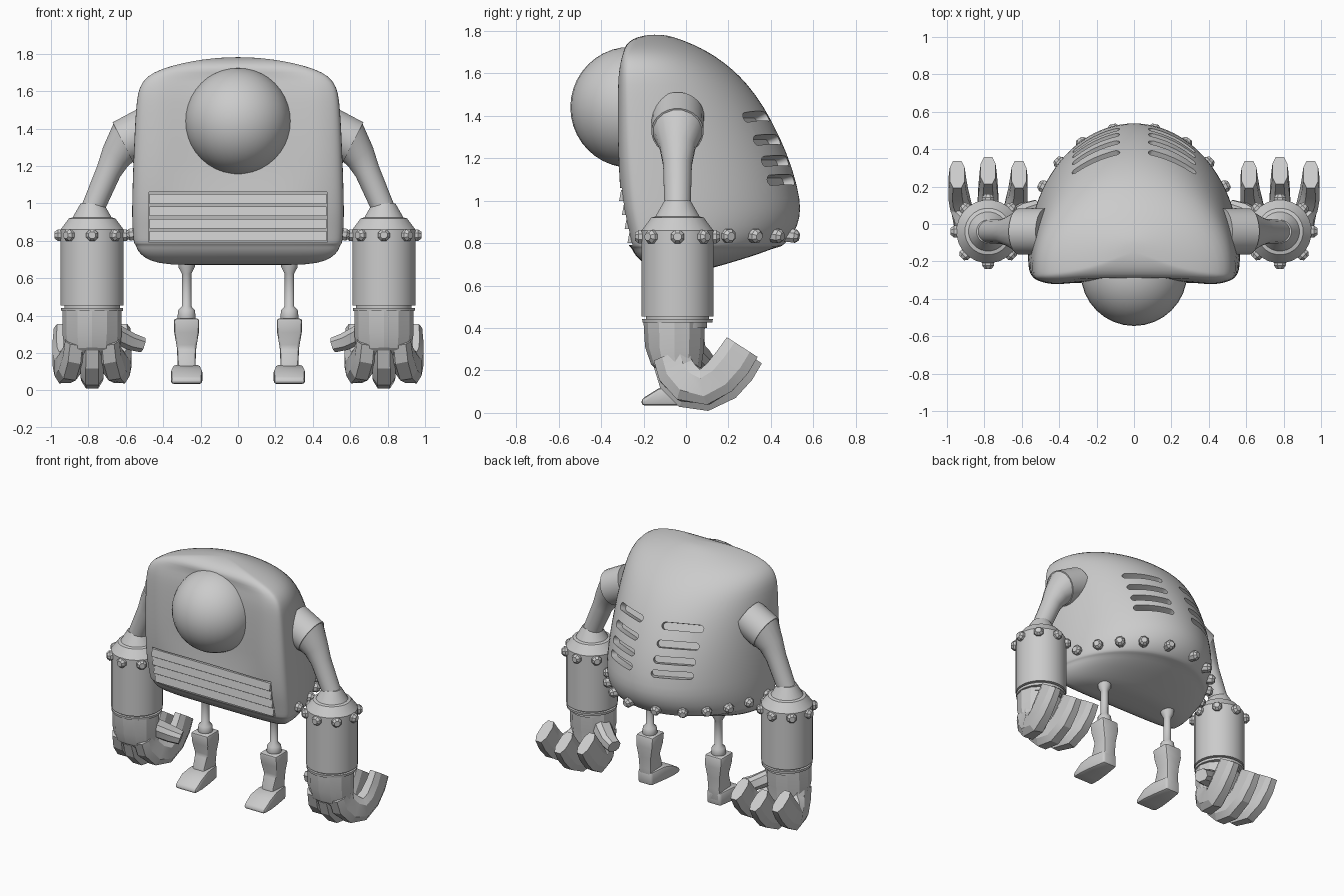
import bpy, bmesh
from math import sin, cos, pi, radians, copysign
from mathutils import Vector as V

if "Cube" in bpy.data.objects:
    bpy.data.objects.remove(bpy.data.objects["Cube"])


def loft(bm, rings):
    """Skin a list of point rings and cap both ends."""
    vs = [[bm.verts.new(p) for p in r] for r in rings]
    n = len(vs[0])
    for a, b in zip(vs, vs[1:]):
        for i in range(n):
            j = (i + 1) % n
            bm.faces.new((a[i], a[j], b[j], b[i]))
    bm.faces.new(vs[0])
    bm.faces.new(vs[-1])


def finish(name, bm, angle=35, mirror=False, bevel=0):
    bmesh.ops.recalc_face_normals(bm, faces=bm.faces)
    me = bpy.data.meshes.new(name)
    bm.to_mesh(me)
    bm.free()
    ob = bpy.data.objects.new(name, me)
    bpy.context.collection.objects.link(ob)
    bpy.ops.object.select_all(action='DESELECT')
    ob.select_set(True)
    bpy.context.view_layer.objects.active = ob
    if bevel:
        m = ob.modifiers.new("bevel", 'BEVEL')
        m.width, m.segments = bevel, 2
        bpy.ops.object.modifier_apply(modifier=m.name)
    if angle:
        bpy.ops.object.shade_smooth_by_angle(angle=radians(angle))
    if mirror:
        ob.modifiers.new("mirror", 'MIRROR')
    return ob


def ring(c, axis, r, n):
    axis = V(axis).normalized()
    u = V((0, 1, 0)) if abs(axis.y) < .9 else V((1, 0, 0))
    u = (u - axis * u.dot(axis)).normalized()
    v = axis.cross(u)
    return [V(c) + (u * cos(2 * pi * (i + .5) / n) + v * sin(2 * pi * (i + .5) / n)) * r for i in range(n)]


def lathe(bm, x, y, prof, n):
    loft(bm, [ring((x, y, z), (0, 0, 1), r, n) for z, r in prof])


def rivet(bm, p, nrm):
    p, nrm = V(p), V(nrm).normalized()
    loft(bm, [ring(p + nrm * h, nrm, r, 8) for h, r in ((-.03, .034), (.018, .034), (.035, .02))])


def tube(bm, path, sizes, side):
    """Faceted finger: eight-sided boxy section along a path."""
    path = [V(p) for p in path]
    rings = []
    for i, (p, (a, b)) in enumerate(zip(path, sizes)):
        t = (path[min(i + 1, len(path) - 1)] - path[max(i - 1, 0)]).normalized()
        u = (V(side) - t * t.dot(V(side))).normalized()
        v = t.cross(u)
        rings.append([p + u * a * s + v * b * w for s, w in
                      ((1, .5), (.55, 1), (-.55, 1), (-1, .5), (-1, -.5), (-.55, -1), (.55, -1), (1, -.5))])
    loft(bm, rings)


def prism(bm, prof, x):
    loft(bm, [[(s * x, y, z) for y, z in prof] for s in (-1, 1)])


# Body: D-shaped sections (height, half width, front y, back y)
levels = [(.67, .3, -.1, .05), (.678, .43, -.15, .11), (.71, .505, -.21, .22), (.75, .54, -.245, .35),
          (.775, .545, -.255, .41), (.782, .553, -.265, .445), (.79, .558, -.27, .46), (.84, .564, -.28, .51),
          (.92, .567, -.3, .54), (1, .567, -.315, .542), (1.15, .563, -.327, .505), (1.3, .557, -.332, .445),
          (1.45, .55, -.332, .365), (1.55, .542, -.33, .29), (1.62, .53, -.325, .22), (1.68, .49, -.313, .14),
          (1.72, .41, -.295, .07), (1.75, .3, -.27, 0), (1.772, .18, -.23, -.06), (1.782, .06, -.17, -.11)]


def section(z, w, yf, yb, n=48):
    yc = yf + .16 * (yb - yf)
    pts = []
    for i in range(n):
        a = 2 * pi * i / n
        c, s = cos(a), sin(a)
        if s >= 0:
            x, y = w * c, yc + (yb - yc) * s
        else:
            x = w * copysign(abs(c) ** .45, c)
            y = yc - (yc - yf) * abs(s) ** .45
            if 1.1 < z < 1.71:
                y += .035 * max(0, 1 - (x / .42) ** 2)
        pts.append((x, y, z))
    return pts


bm = bmesh.new()
loft(bm, [section(*l) for l in levels])
body = finish("body", bm, 0)
m = body.modifiers.new("smooth", 'SUBSURF')
m.levels = m.render_levels = 1
bpy.ops.object.modifier_apply(modifier="smooth")

# Cutters: front grille recess and eight back vents
bm = bmesh.new()
prism(bm, [(-.5, .79), (-.5, 1.06), (-.275, 1.06), (-.225, .79)], .475)
for z in (1.4, 1.29, 1.19, 1.1):
    for s in (-1, 1):
        ok, p, nrm, _ = body.ray_cast(V((s * .21, 2, z)), V((0, -1, 0)))
        t = V((0, 0, 1)).cross(nrm).normalized()
        b = nrm.cross(t)
        pill = []
        for i in range(16):
            a = 2 * pi * (i + .5) / 16
            pill.append(t * (copysign(.115, cos(a)) + .025 * cos(a)) + b * .025 * sin(a))
        loft(bm, [[p + q + nrm * h for q in pill] for h in (-.07, .1)])
cutter = finish("vent_cutter", bm, 0)
cutter.hide_render = True
bpy.context.view_layer.objects.active = body
m = body.modifiers.new("cut", 'BOOLEAN')
m.operation, m.solver, m.object = 'DIFFERENCE', 'EXACT', cutter
bpy.ops.object.modifier_apply(modifier="cut")
bpy.data.objects.remove(cutter)
bpy.ops.object.select_all(action='DESELECT')
body.select_set(True)
bpy.ops.object.shade_smooth_by_angle(angle=radians(35))

# Grille slats
bm = bmesh.new()
for i in range(4):
    z = .80 + .066 * i
    y = -.27 - .2 * (z - .8)
    prism(bm, [(y - .006, z), (y + .05, z), (y + .04, z + .052), (y + .004, z + .052)], .473)
finish("grille_slats", bm, 0)

# Round eye
bm = bmesh.new()
bmesh.ops.create_uvsphere(bm, u_segments=32, v_segments=20, radius=.285)
bmesh.ops.translate(bm, verts=bm.verts, vec=(0, -.26, 1.44))
finish("eye", bm, 60)

# Rivets around the lower back rim
bm = bmesh.new()
for d in (3, 18, 32, 46, 61, 79):
    a = radians(d)
    rivet(bm, (.563 * cos(a), -.155 + .665 * sin(a), .835), (cos(a) / .563, sin(a) / .665, -.2))
finish("body_rivets", bm, 30, True)

# Shoulder cap and upper arm
AX, AY = .78, -.04
cap_axis = V((.89, 0, -.45))
bm = bmesh.new()
loft(bm, [ring(c, cap_axis, r, 24) for c, r in (((.47, AY, 1.4), .125), ((.615, AY, 1.325), .123))])
finish("shoulder", bm, 35, True)
bm = bmesh.new()
loft(bm, [ring(c, d, r, 16) for c, d, r in (
    ((.612, AY, 1.327), cap_axis, .118), ((.655, AY, 1.25), (.6, 0, -.8), .085),
    ((.692, AY, 1.17), (.42, 0, -.9), .069), ((.778, AY, .97), (.3, 0, -.95), .063))])
finish("upper_arm", bm, 45, True)

# Forearm, wrist rings and rivets
bm = bmesh.new()
lathe(bm, AX, AY, [(.455, .17), (.86, .17), (.92, .125), (.925, .105), (1.0, .062)], 24)
finish("forearm", bm, 25, True)
bm = bmesh.new()
lathe(bm, AX, AY, [(.4, .14), (.425, .14), (.425, .166), (.442, .168), (.442, .15), (.46, .15)], 24)
finish("wrist", bm, 25, True)
bm = bmesh.new()
for i in range(8):
    a = i * pi / 4
    rivet(bm, (AX + .165 * cos(a), AY + .165 * sin(a), .83), (cos(a), sin(a), 0))
finish("forearm_rivets", bm, 30, True)

# Hand: palm, three curled fingers and a thumb
bm = bmesh.new()
loft(bm, [[(AX + rx * cos(2 * pi * i / 12), y + ry * sin(2 * pi * i / 12), z - k * sin(2 * pi * i / 12)) for i in range(12)]
          for z, y, rx, ry, k in ((.428, -.055, .157, .145, 0), (.3, -.055, .158, .138, .01),
                                  (.2, -.05, .145, .115, .03), (.14, -.02, .12, .09, .03))])
for k in (-1, 0, 1):
    f = abs(k)
    path = [(AX + k * dx, y - .02 * f * (y > .1), z + .03 * f) for dx, y, z in (
        (.085, -.07, .24), (.095, -.045, .165), (.12, .01, .11), (.145, .09, .093), (.16, .18, .14),
        (.165, .24, .21), (.165, .285, .28))]
    tube(bm, path, [(.06, .085), (.062, .09), (.062, .092), (.058, .085), (.052, .088), (.046, .09), (.04, .086)], (1, 0, 0))
tube(bm, [(.71, -.03, .34), (.645, .02, .3), (.58, .06, .265), (.515, .085, .245)],
     [(.06, .05), (.06, .05), (.055, .047), (.045, .04)], (0, 1, 0))
finish("hand", bm, 20, True)

# Legs: thin rod with ball joints
LX, LY = .275, .02
bm = bmesh.new()
lathe(bm, LX, LY, [(.72, .045), (.66, .045), (.625, .026), (.45, .026), (.43, .045), (.39, .05), (.36, .04)], 16)
finish("leg_rod", bm, 50, True)

# Boots: shin and wedge foot
bm = bmesh.new()
loft(bm, [[(LX + sx * w, y, z) for sx, y in ((-1, y0), (1, y0), (1, y1), (-1, y1))]
          for z, w, y0, y1 in ((.06, .05, -.07, .08), (.15, .048, -.06, .08), (.23, .052, -.03, .085),
                               (.31, .066, -.045, .09), (.385, .068, -.055, .085))])
finish("shin", bm, 40, True, .014)
bm = bmesh.new()
loft(bm, [[(LX + sx * w, y, z) for sx, z in ((-1, .035), (1, .035), (1, h), (-1, h))]
          for y, w, h in ((-.21, .082, .065), (-.13, .084, .115), (-.05, .075, .135), (.08, .055, .13))])
finish("foot", bm, 40, True, .018)
